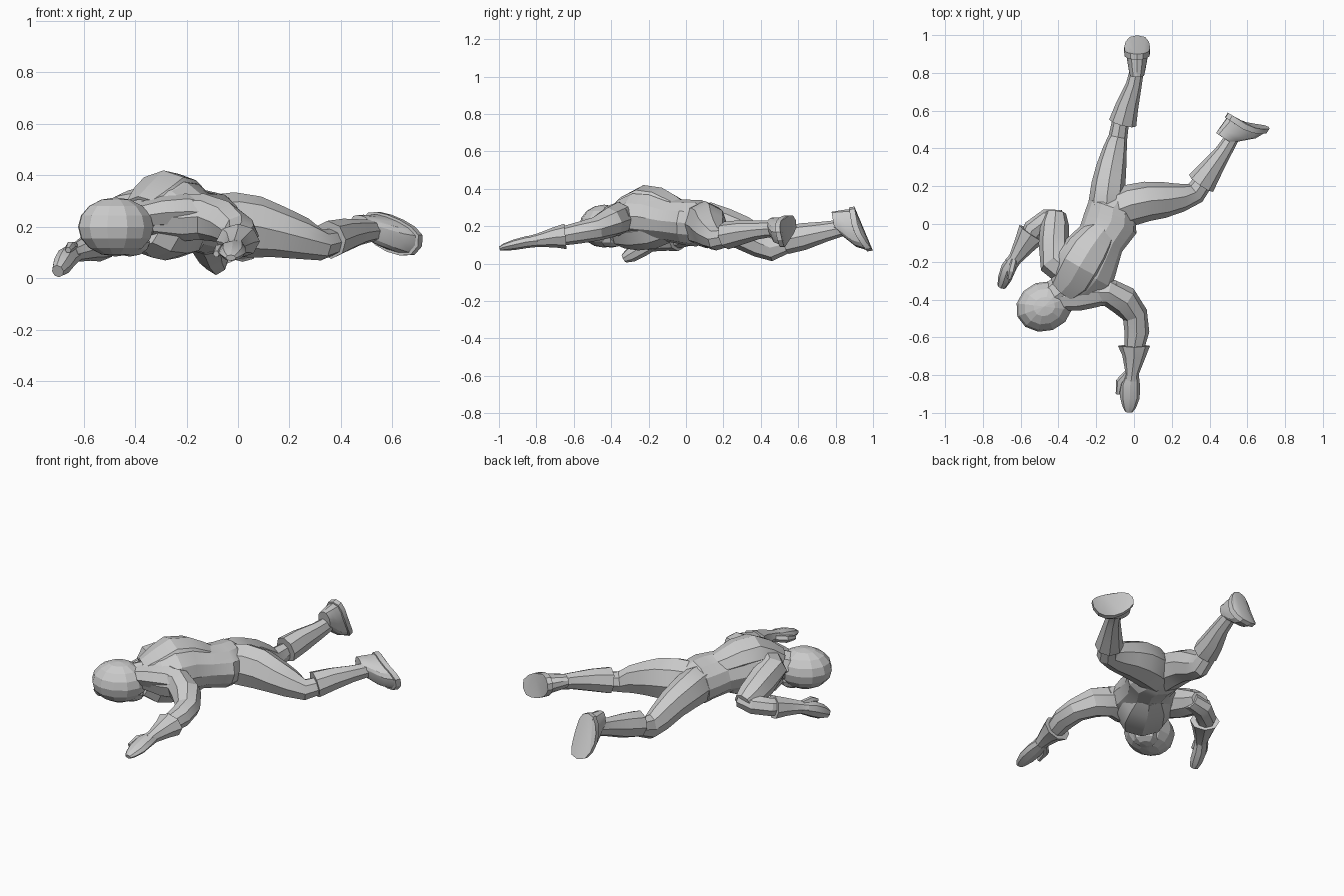
import bpy, bmesh, math
from mathutils import Vector

UP = Vector((0, 0, 1))


def finish(name, bm, angle=24):
    bmesh.ops.recalc_face_normals(bm, faces=bm.faces)
    me = bpy.data.meshes.new(name)
    bm.to_mesh(me)
    bm.free()
    ob = bpy.data.objects.new(name, me)
    bpy.context.collection.objects.link(ob)
    bpy.ops.object.select_all(action='DESELECT')
    bpy.context.view_layer.objects.active = ob
    ob.select_set(True)
    bpy.ops.object.shade_smooth_by_angle(angle=math.radians(angle))
    return ob


def skin(name, rings):
    """Join equal-sized rings of points into a capped skin."""
    bm = bmesh.new()
    rows = [[bm.verts.new(p) for p in r] for r in rings]
    n = len(rows[0])
    for a, b in zip(rows, rows[1:]):
        for i in range(n):
            j = (i + 1) % n
            bm.faces.new((a[i], a[j], b[j], b[i]))
    for end in (rows[0], rows[-1]):
        bmesh.ops.triangulate(bm, faces=[bm.faces.new(end)])
    return finish(name, bm)


def limb(name, stations, n=8):
    """Loft elliptical rings: x, y, z, half width, half height."""
    pts = [Vector(s[:3]) for s in stations]
    rings = []
    for i, s in enumerate(stations):
        t = (pts[min(i + 1, len(pts) - 1)] - pts[max(i - 1, 0)]).normalized()
        side = t.cross(UP).normalized()
        up = side.cross(t)
        rings.append([pts[i] + side * s[3] * math.cos(k * math.tau / n)
                      + up * s[4] * math.sin(k * math.tau / n) for k in range(n)])
    return skin(name, rings)


def ball(name, centre, radii, turn=0, u=12, v=8, angle=5):
    bm = bmesh.new()
    bmesh.ops.create_uvsphere(bm, u_segments=u, v_segments=v, radius=1)
    for w in bm.verts:
        w.co = Vector([w.co[i] * radii[i] for i in range(3)])
    ob = finish(name, bm, angle)
    ob.location = centre
    ob.rotation_euler.z = math.radians(turn)
    return ob


def foot(name, heel, toe, outward, curl):
    """Sole plate and boot upper stacked along the sole normal, toes flexed."""
    h, d = Vector(heel), Vector(toe) - Vector(heel)
    L = d.length
    d.normalize()
    nrm = Vector(outward)
    nrm = (nrm - d * nrm.dot(d)).normalized()
    side = d.cross(nrm)
    layers = [(0, 0, 1, .068), (.03, 0, 1, .068), (.03, .04, .96, .058),
              (.065, .03, .86, .052), (.095, .03, .6, .045), (.125, .03, .42, .038)]
    rings = []
    for off, u0, u1, w in layers:
        ring = []
        for k in range(14):
            c, s = math.cos(k * math.tau / 14), math.sin(k * math.tau / 14)
            s = math.copysign(abs(s) ** .7, s)
            u = (u0 + u1) / 2 + c * (u1 - u0) / 2
            bend = curl * max(0, (u - .4) / .6) ** 1.6
            ring.append(h + d * u * L + side * s * w * (1 + .12 * c)
                        + nrm * (bend - off))
        rings.append(ring)
    return skin(name, rings)


# Torso, shoulders, neck and head
limb("torso", [(-.07, .14, .2, .08, .08), (-.115, .07, .215, .135, .125),
               (-.125, .005, .22, .148, .122), (-.175, -.08, .23, .13, .115),
               (-.23, -.17, .25, .16, .135), (-.275, -.245, .255, .182, .135),
               (-.31, -.31, .245, .15, .11), (-.35, -.36, .23, .08, .075)], 12)
limb("upper_back", [(-.15, -.02, .28, .07, .05), (-.195, -.08, .295, .1, .075),
                    (-.24, -.145, .32, .12, .088), (-.285, -.22, .33, .125, .09),
                    (-.32, -.285, .305, .12, .075), (-.37, -.345, .265, .09, .06)], 8)
limb("chest", [(-.19, -.1, .19, .09, .08), (-.235, -.17, .175, .13, .095),
               (-.285, -.26, .165, .145, .095), (-.325, -.32, .165, .125, .085),
               (-.36, -.355, .185, .08, .07)], 8)
limb("neck", [(-.3, -.29, .25, .1, .09), (-.37, -.35, .23, .09, .08),
              (-.44, -.4, .21, .08, .08)])
ball("head", (-.475, -.437, .2), (.152, .132, .115), 20)
ball("chin", (-.42, -.4, .14), (.08, .075, .055), 40, 8, 6)
limb("shoulder_slope", [(-.4, -.39, .24, .07, .05), (-.3, -.375, .255, .085, .065),
                        (-.2, -.36, .26, .08, .07), (-.09, -.355, .255, .05, .05)])

# Stretched arm
limb("stretched_arm", [(-.33, -.37, .24, .075, .08), (-.22, -.365, .235, .075, .09),
                       (-.14, -.36, .24, .075, .09), (-.055, -.405, .22, .082, .082),
                       (.005, -.48, .185, .068, .064), (.015, -.57, .165, .066, .058),
                       (0, -.67, .145, .05, .05)])
limb("stretched_glove_cuff", [(0, -.645, .145, .085, .068), (0, -.7, .14, .062, .055),
                              (-.01, -.79, .125, .036, .036), (-.015, -.83, .12, .04, .03)])
limb("stretched_hand", [(-.01, -.79, .122, .036, .033), (-.02, -.85, .115, .052, .032),
                        (-.022, -.92, .1, .052, .028), (-.025, -.97, .088, .036, .02),
                        (-.028, -.995, .08, .02, .012)])
limb("stretched_thumb", [(-.035, -.79, .12, .018, .02), (-.075, -.835, .11, .022, .022),
                         (-.085, -.9, .095, .012, .013)], 6)

# Bent arm
limb("bent_upper_arm", [(-.33, -.26, .275, .09, .09), (-.415, -.2, .26, .09, .085),
                        (-.425, -.1, .22, .08, .085), (-.42, 0, .18, .075, .07),
                        (-.415, .06, .165, .055, .045)])
limb("bent_forearm", [(-.38, .025, .165, .05, .05), (-.46, .02, .15, .06, .055),
                      (-.535, -.03, .135, .055, .052), (-.57, -.1, .125, .045, .045)])
limb("bent_glove_cuff", [(-.54, -.05, .13, .08, .065), (-.577, -.105, .12, .06, .052),
                         (-.63, -.185, .1, .036, .036), (-.65, -.21, .095, .038, .034)])
limb("bent_hand", [(-.63, -.18, .1, .034, .034), (-.665, -.235, .08, .04, .045),
                   (-.685, -.29, .05, .036, .042), (-.7, -.33, .028, .024, .026)])
limb("bent_thumb", [(-.635, -.19, .12, .018, .02), (-.65, -.25, .125, .02, .02),
                    (-.66, -.29, .11, .012, .012)], 6)

# Straight leg
limb("straight_thigh", [(-.145, .04, .22, .09, .1), (-.145, .12, .215, .095, .112),
                        (-.135, .21, .195, .09, .1), (-.12, .3, .165, .08, .09),
                        (-.1, .4, .11, .063, .08), (-.085, .46, .085, .05, .072),
                        (-.07, .55, .11, .045, .05)])
limb("straight_boot", [(-.06, .535, .125, .074, .075), (-.035, .63, .145, .06, .072),
                       (0, .74, .17, .042, .055), (.018, .83, .19, .036, .045),
                       (.02, .88, .2, .038, .045)])
foot("straight_foot", (.015, .9, .305), (.018, .942, .06), (0, .98, .15), .058)

# Spread leg
limb("spread_thigh", [(-.1, .07, .21, .1, .115), (-.02, .1, .21, .11, .125),
                      (.07, .12, .2, .105, .12), (.16, .128, .18, .095, .1),
                      (.25, .14, .155, .075, .082), (.325, .165, .13, .06, .06),
                      (.38, .24, .145, .05, .05)])
limb("spread_boot", [(.355, .215, .15, .078, .075), (.415, .3, .168, .06, .065),
                     (.475, .385, .18, .044, .05), (.515, .45, .185, .038, .044),
                     (.54, .49, .185, .038, .044)])
foot("spread_foot", (.5, .588, .23), (.685, .468, .125), (.5, .86, .02), .055)
